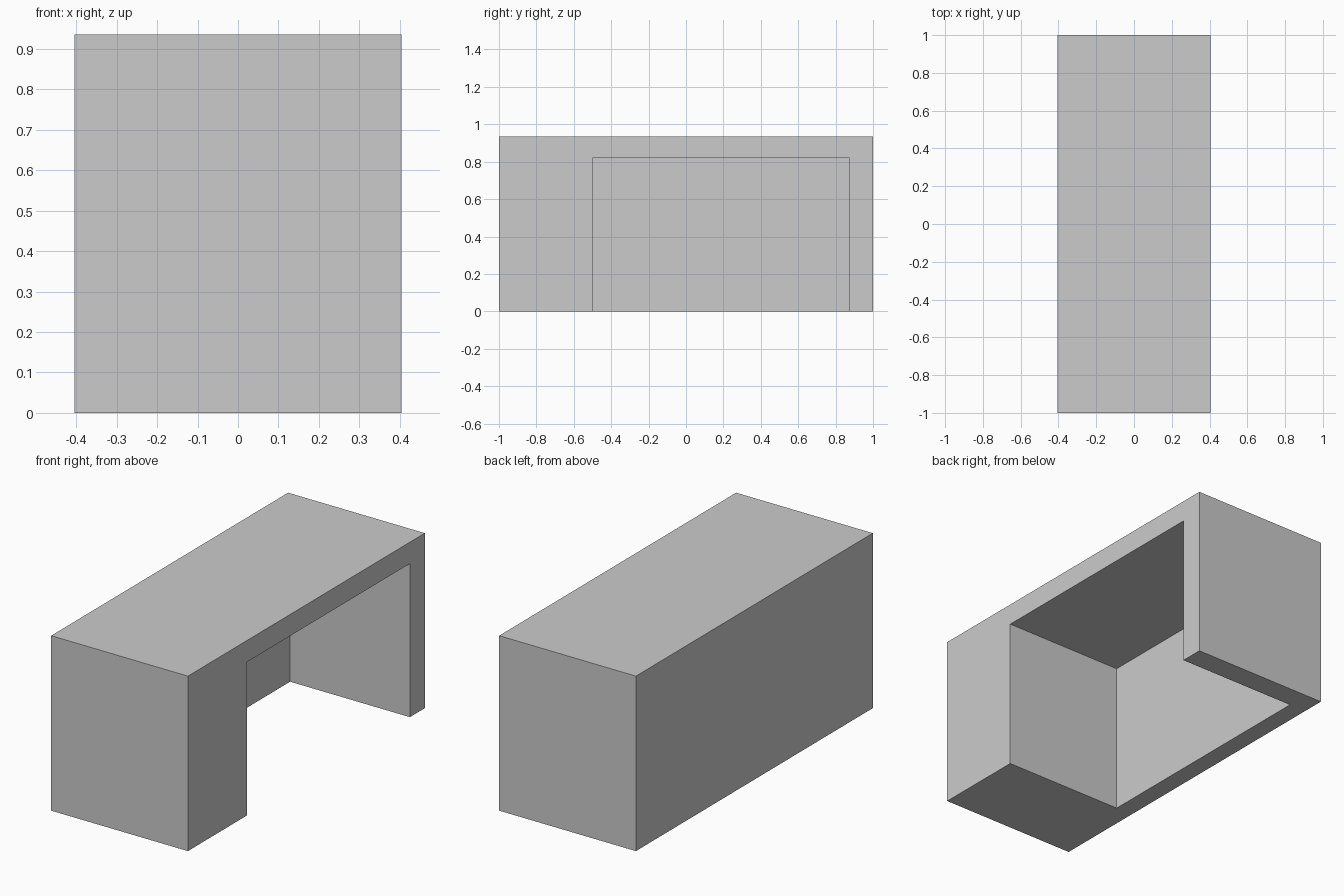
import bpy

if "Cube" in bpy.data.objects:
    bpy.data.objects.remove(bpy.data.objects["Cube"])


def box(name, lo, hi):
    """Box spanning two opposite corners."""
    bpy.ops.mesh.primitive_cube_add(size=1)
    obj = bpy.context.object
    obj.name = name
    for v in obj.data.vertices:
        for i in range(3):
            v.co[i] = lo[i] if v.co[i] < 0 else hi[i]
    return obj


W, H = 0.404, 0.935          # half width, height

# Knee space, open to the right side and the floor
cutter = box("knee_space_cutter", (-0.304, -0.5, -0.2), (W + 0.2, 0.874, 0.82))
cutter.hide_render = True

# Desk body: wide pedestal, thin end panel, back panel and top in one solid
desk = box("desk_body", (-W, -1, 0), (W, 1, H))
cut = desk.modifiers.new("knee_space", 'BOOLEAN')
cut.operation = 'DIFFERENCE'
cut.solver = 'EXACT'
cut.object = cutter
bpy.ops.object.modifier_apply(modifier=cut.name)
bpy.data.objects.remove(cutter)
